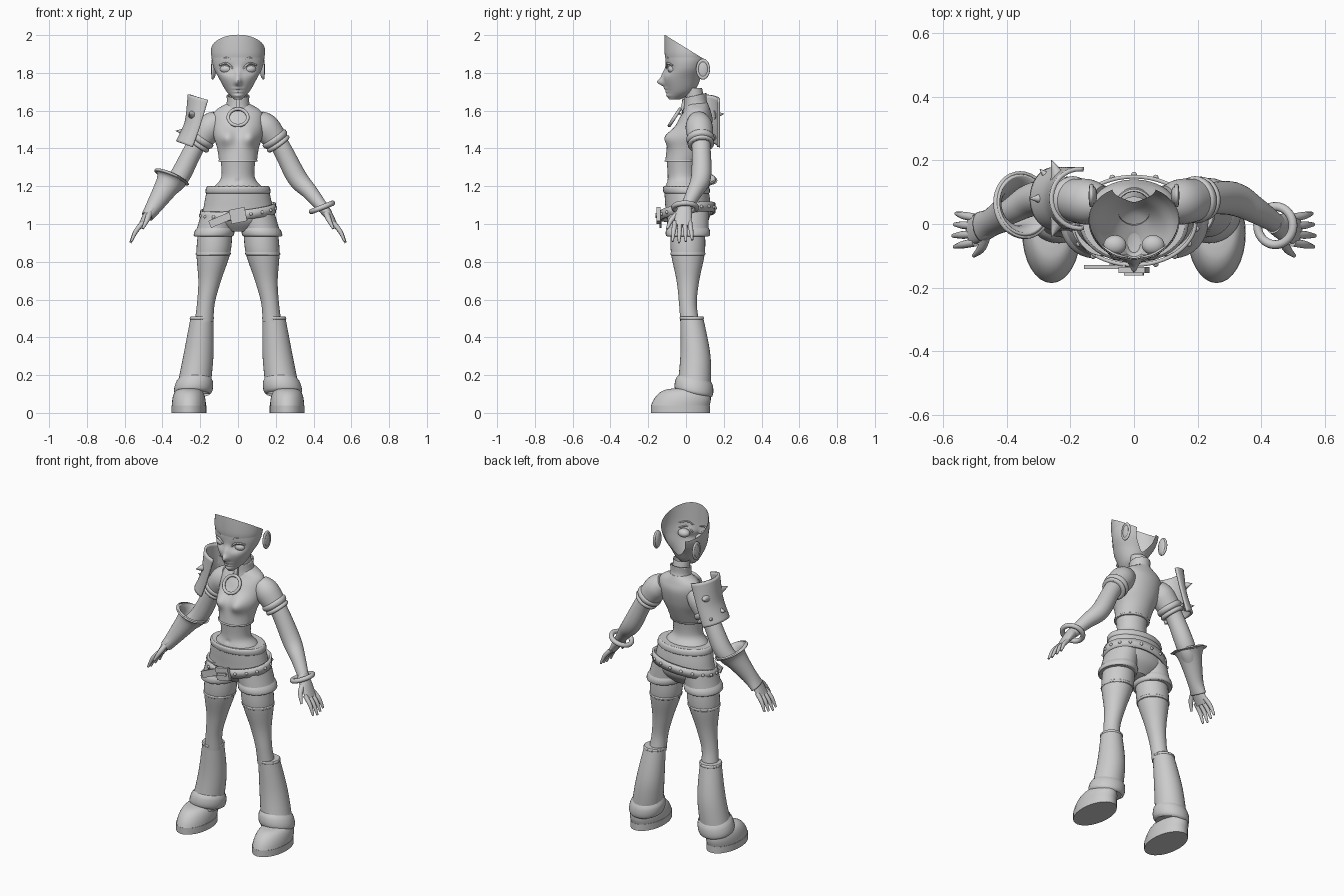
import bpy, bmesh
from math import sin, cos, pi, exp, radians
from mathutils import Vector

cube = bpy.data.objects.get("Cube")
if cube:
    bpy.data.objects.remove(cube)

GREY = (.6, .6, .6, 1)
grey = bpy.data.materials.new("plain_grey")
grey.use_nodes = True
grey.diffuse_color = GREY
grey.node_tree.nodes["Principled BSDF"].inputs["Base Color"].default_value = GREY


def finish(name, bm, location=(0, 0, 0), rotation=(0, 0, 0), scale=(1, 1, 1)):
    bmesh.ops.recalc_face_normals(bm, faces=bm.faces)
    mesh = bpy.data.meshes.new(name)
    bm.to_mesh(mesh)
    bm.free()
    mesh.materials.append(grey)
    mesh.shade_smooth()
    mesh.set_sharp_from_angle(angle=radians(45))
    obj = bpy.data.objects.new(name, mesh)
    obj.location, obj.rotation_euler, obj.scale = location, rotation, scale
    bpy.context.collection.objects.link(obj)
    return obj


def spline(rows, steps):
    """Smooth interpolation; a row is x, y, z, radius and optional depth radius."""
    rows = [(*row, row[-1])[:5] for row in rows]
    last = len(rows) - 1
    result = []
    for i in range(last):
        near = [rows[max(0, min(last, i + k))] for k in (-1, 0, 1, 2)]
        for step in range(steps):
            t = step / steps
            result.append([b + t / 2 * (c - a + t * (2 * a - 5 * b + 4 * c - d + t * (3 * (b - c) + d - a)))
                           for a, b, c, d in zip(*near)])
    return result + [rows[last]]


def loft(name, rows, sides=32, steps=6, level=True, caps=True, tilt=0, arc=None, bumps=(), cuts=(), thick=0):
    """Skin over elliptical rings, either level or square to the path."""
    bm = bmesh.new()
    rows = spline(rows, steps)
    start, sweep = arc or (0, 2 * pi)
    count = sides - 1 if arc else sides
    rings = []
    for i, (x, y, z, width, depth) in enumerate(rows):
        along = Vector((0, 0, 1))
        if not level:
            before, after = rows[max(i - 1, 0)], rows[min(i + 1, len(rows) - 1)]
            along = (Vector(after[:3]) - Vector(before[:3])).normalized()
        across = Vector((0, 1, 0)).cross(along).normalized()
        back = along.cross(across)
        ring = []
        for k in range(sides):
            angle = start + sweep * k / count
            p = Vector((x, y, z)) + across * width * cos(angle) + back * depth * sin(angle)
            p.z += tilt * (p.y - y)
            for bump_x, bump_z, size_x, size_z, height in bumps:
                if p.y < y:
                    p.y -= height * exp(-((p.x - bump_x) / size_x) ** 2 - ((p.z - bump_z) / size_z) ** 2)
            ring.append(bm.verts.new(p))
        rings.append(ring)
    for low, high in zip(rings, rings[1:]):
        for k in range(count):
            m = (k + 1) % sides
            bm.faces.new((low[k], low[m], high[m], high[k]))
    if caps and not arc:
        bm.faces.new(rings[0])
        bm.faces.new(rings[-1])
    for point, normal in cuts:
        geometry = bm.verts[:] + bm.edges[:] + bm.faces[:]
        bmesh.ops.bisect_plane(bm, geom=geometry, plane_co=point, plane_no=normal, clear_outer=True)
    obj = finish(name, bm)
    if thick:
        obj.modifiers.new("thickness", "SOLIDIFY").thickness = thick


def band(name, rows, start, end, grow, **options):
    """Rounded trim wrapped around a stretch of another part's profile."""
    fine = spline(rows, 50)
    trim = []
    for k in range(9):
        x, y, z, width, depth = fine[round((start + (end - start) * k / 8) * (len(fine) - 1))]
        swell = grow * max(0, sin(pi * k / 8)) ** .5
        trim.append((x, y, z, width + swell, depth + swell))
    loft(name, trim, steps=1, caps=False, **options)


def centred(rows):
    return [(0, *row) for row in rows]


def mirrored(rows, sign):
    return [(sign * row[0], *row[1:]) for row in rows]


def ball(name, location, scale):
    bm = bmesh.new()
    bmesh.ops.create_uvsphere(bm, u_segments=20, v_segments=12, radius=1)
    finish(name, bm, location, scale=scale)


def box(name, location, size, rotation):
    bm = bmesh.new()
    bmesh.ops.create_cube(bm, size=1)
    bmesh.ops.scale(bm, vec=size, verts=bm.verts)
    finish(name, bm, location, rotation)


def hoop(name, location, rotation, radius, tube, scale=(1, 1, 1)):
    bpy.ops.mesh.primitive_torus_add(location=location, rotation=rotation, major_radius=radius, minor_radius=tube)
    obj = bpy.context.object
    obj.name, obj.scale = name, scale
    obj.data.materials.append(grey)
    obj.data.shade_smooth()


# Open head shell with nose, lips, chin and eye sockets
EYE_X, EYE_Z = .06, 1.82
features = [(0, 1.75, .016, .02, .035), (0, 1.79, .015, .03, .01), (0, 1.68, .03, .01, .01)]
features += [(0, z, .025, .007, .009) for z in (1.7, 1.717)]
features += [(sign * EYE_X, EYE_Z, .035, .025, -.013) for sign in (1, -1)]
head = centred([(-.06, 1.66, .02, .03), (-.03, 1.7, .06, .07), (-.02, 1.77, .1, .1),
                (0, 1.83, .13, .11), (.01, 1.9, .14, .12), (.01, 2.03, .13, .12)])
crown_cut = ((0, -.11, 2), (0, .13, .21))
nape_cut = ((0, .11, 1.87), (0, .18, -.06))
loft("head", head, sides=96, steps=14, bumps=features, cuts=[crown_cut, nape_cut])
band("forehead_band", head, .76, 1, .004, sides=96, cuts=[crown_cut, nape_cut])
for sign, side in ((1, "left"), (-1, "right")):
    ball(side + "_eye", (sign * EYE_X, -.066, EYE_Z), (.036, .031, .025))
    eyelid = [(.024, -.1, EYE_Z, .004), (EYE_X, -.1, EYE_Z + .03, .006), (.1, -.07, EYE_Z + .02, .004)]
    loft(side + "_eyelid", mirrored(eyelid, sign), sides=8, level=False)
    eyebrow = [(.02, -.105, 1.865, .003), (EYE_X, -.095, 1.88, .005), (.1, -.07, 1.87, .003)]
    loft(side + "_eyebrow", mirrored(eyebrow, sign), sides=8, level=False)
    ball(side + "_ear", (sign * .13, .09, EYE_Z), (.014, .03, .05))
    hoop(side + "_ear_rim", (sign * .134, .09, EYE_Z), (0, pi / 2, 0), .03, .007, (1.5, 1, 1))

# Neck, collar and hanging ring
neck = centred([(.06, 1.58, .06, .06), (.05, 1.65, .05, .05), (.04, 1.72, .05, .045)])
loft("neck", neck, caps=False)
loft("collar", centred([(.055, 1.6, .07, .07), (.05, 1.64, .06, .06), (.05, 1.68, .06, .06)]),
     caps=False, tilt=.2, thick=.008)
hoop("pendant_ring", (0, -.06, 1.565), (1, 0, 0), .052, .009)
box("pendant_tab", (0, -.016, 1.63), (.022, .016, .06), (-.25, 0, 0))

# Bare midriff and cropped top
loft("midriff", centred([(0, 1.12, .155, .11), (-.01, 1.19, .13, .1), (-.02, 1.25, .088, .077), (-.02, 1.36, .095, .085)]),
     bumps=[(0, 1.225, .01, .012, -.008)], sides=48, steps=10)
crop_top = centred([(-.02, 1.33, .1, .09), (0, 1.4, .11, .1), (.025, 1.47, .13, .1), (.05, 1.55, .135, .09),
                    (.06, 1.6, .12, .07), (.06, 1.64, .055, .055)])
loft("crop_top", crop_top, sides=64, bumps=[(sign * .062, 1.46, .045, .045, .045) for sign in (1, -1)])
band("top_hem", crop_top, 0, .04, .004)

# Shorts and waistband
shorts = centred([(.01, .96, .09, .06), (.01, 1.02, .185, .11), (.01, 1.1, .18, .12), (0, 1.2, .16, .115)])
loft("shorts", shorts, sides=48)
band("waistband", shorts, .85, 1, .008)


# Slanted studded belt with buckle and loose tail
def belt_point(angle):
    return Vector((.2 * cos(angle), .01 + .145 * sin(angle), 1.065 + .02 * cos(angle) + .02 * sin(angle)))


bm = bmesh.new()
SEGMENTS = 64
half_height = Vector((0, 0, .026))
centres = [belt_point(2 * pi * k / SEGMENTS) for k in range(SEGMENTS)]
lower = [bm.verts.new(p - half_height) for p in centres]
upper = [bm.verts.new(p + half_height) for p in centres]
for k in range(SEGMENTS):
    bm.faces.new((lower[k - 1], lower[k], upper[k], upper[k - 1]))
finish("belt", bm).modifiers.new("thickness", "SOLIDIFY").thickness = .012
STUDS = 18
for k in range(STUDS):
    ball("belt_stud", belt_point(2 * pi * (k + .5) / STUDS), (.009, .009, .009))
box("buckle", (0, -.145, 1.045), (.085, .02, .075), (0, -.2, 0))
box("buckle_pin", (0, -.156, 1.045), (.06, .012, .016), (0, -.2, 0))
box("belt_tail", (-.085, -.135, 1.025), (.14, .012, .04), (0, -.4, 0))

# Limb profiles, running down the left side
shorts_leg = [(.1, .01, 1.07, .09, .11), (.13, .01, .935, .1, .11)]
thigh = [(.12, .01, .97, .09), (.13, .01, .85, .09), (.15, .01, .7, .06), (.17, .01, .58, .047), (.18, .02, .48, .05)]
leg_warmer = [(.24, .04, .1, .09), (.21, .05, .3, .08), (.19, .03, .51, .06)]
toe_dome = []
for k in range(7):
    angle = k / 6 * 1.45
    shrink = cos(angle) ** .4
    toe_dome.append((.26, -.03 + .03 * sin(angle), .04 + .09 * sin(angle), .09 * shrink, .155 * shrink))
sole = [(.26, -.03, z, .092, .156) for z in (0, .04)]
arm = [(.13, .075, 1.53, .06), (.22, .08, 1.42, .05), (.31, .08, 1.25, .053), (.38, .045, 1.17, .042), (.45, 0, 1.085, .03)]
sleeve = [(.1, .065, 1.55, .055), (.15, .07, 1.51, .072), (.22, .08, 1.415, .06)]
palm = [(.44, 0, 1.1, .03), (.47, -.01, 1.06, .026, .043), (.515, -.02, .99, .014, .045)]
thumb = [(.465, -.03, 1.065, .016), (.48, -.075, 1.025, .014), (.505, -.1, .975, .006)]

for sign, side in ((1, "left"), (-1, "right")):
    def add(name, rows, **options):
        loft(side + "_" + name, mirrored(rows, sign), **options)

    def trim(name, rows, start, end, grow, **options):
        band(side + "_" + name, mirrored(rows, sign), start, end, grow, **options)

    # Leg and boot
    add("shorts_leg", shorts_leg)
    trim("shorts_cuff", shorts_leg, .65, 1, .008)
    add("thigh", thigh)
    trim("stocking_band", thigh, .25, .28, .004)
    add("leg_warmer", leg_warmer)
    trim("warmer_trim", leg_warmer, .94, 1, .004)
    trim("ankle_cuff", leg_warmer, 0, .24, .014, tilt=-.2)
    add("boot", toe_dome, steps=3)
    add("sole", sole, steps=1)

    # Arm, sleeve and hand
    add("arm", arm, level=False)
    add("sleeve", sleeve, level=False)
    for start in (.74, .87):
        trim("sleeve_band", sleeve, start, start + .13, .009, level=False)
    add("palm", palm, level=False)
    for i in range(4):
        reach = 1 - .07 * abs(i - 1)
        knuckle = Vector((.5, -.058 + .026 * i, 1.01))
        tip = knuckle + Vector((.07, .01 * i - .015, -.11)) * reach
        middle = (knuckle + tip) / 2 + Vector((.006, 0, .006))
        add("finger", [(*knuckle, .013), (*middle, .012), (*tip, .006)], sides=12, level=False)
    add("thumb", thumb, sides=12, level=False)

# Bangle on the left wrist
hoop("bangle", (.445, -.005, 1.088), (0, -.38, 0), .06, .014)

# Flared gauntlet on the right forearm
gauntlet = [(-.35, .06, 1.25, .09, .1), (-.37, .05, 1.21, .068), (-.44, .01, 1.1, .045), (-.48, -.01, 1.04, .033, .05)]
loft("gauntlet", gauntlet, level=False, caps=False, thick=.01)
band("gauntlet_rim", gauntlet, 0, .13, .012, level=False)

# Curved spiked guard on the right shoulder
guard = [(-.17, .08, 1.66, .1), (-.21, .08, 1.52, .076, .1), (-.25, .08, 1.41, .084, .1)]
loft("shoulder_guard", guard, level=False, arc=(-1.7, 3.4), thick=.014)
for angle, height in ((-1.2, 1.58), (0, 1.49), (.8, 1.46), (1.2, 1.58)):
    outward = Vector((-cos(angle), sin(angle), .1))
    bm = bmesh.new()
    bmesh.ops.create_cone(bm, cap_ends=True, segments=16, radius1=.026, radius2=.001, depth=.06)
    finish("guard_spike", bm, (-.22 - .08 * cos(angle), .08 + .1 * sin(angle), height),
           outward.to_track_quat("Z", "Y").to_euler())
